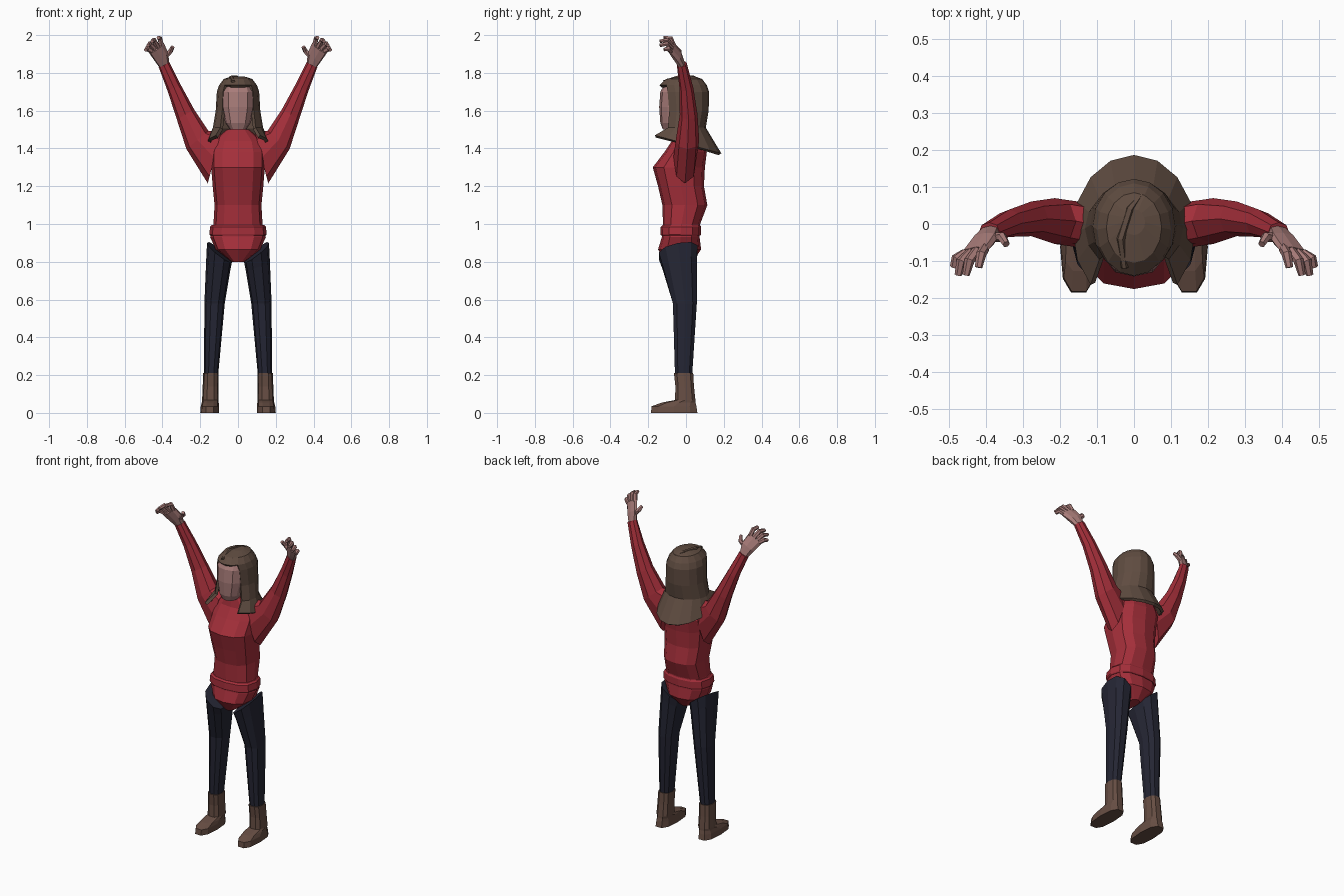
import bpy, bmesh, math
from mathutils import Vector as V


def material(name, rgb):
    m = bpy.data.materials.new(name)
    m.diffuse_color = (*rgb, 1)
    return m


RED = material("red cloth", (0.37, 0.028, 0.042))
NAVY = material("dark navy cloth", (0.018, 0.019, 0.034))
HAIR = material("brown hair", (0.115, 0.072, 0.052))
SKIN = material("skin", (0.39, 0.2, 0.19))
LEATHER = material("brown leather", (0.135, 0.076, 0.057))


def signed_pow(a, p):
    return math.copysign(abs(a) ** p, a)


def loft(name, rings, mat, sides=8, power=1.0, mirror=False, caps=True, turn=0.0):
    """Skin a list of rings, each given as (centre, half-axis u, half-axis v)."""
    bm = bmesh.new()
    rows = []
    for c, u, v in rings:
        row = []
        for i in range(sides):
            a = 2 * math.pi * (i + turn) / sides
            row.append(bm.verts.new(V(c) + V(u) * signed_pow(math.cos(a), power)
                                    + V(v) * signed_pow(math.sin(a), power)))
        rows.append(row)
    for p, q in zip(rows, rows[1:]):
        for i in range(sides):
            j = (i + 1) % sides
            bm.faces.new((p[i], p[j], q[j], q[i]))
    if caps:
        bm.faces.new(rows[0])
        bm.faces.new(rows[-1])
    bmesh.ops.recalc_face_normals(bm, faces=bm.faces)
    me = bpy.data.meshes.new(name)
    bm.to_mesh(me)
    bm.free()
    me.materials.append(mat)
    ob = bpy.data.objects.new(name, me)
    bpy.context.collection.objects.link(ob)
    if mirror:
        ob.modifiers.new("mirror", 'MIRROR').use_mirror_merge = False
    return ob


def level(z, cx, rx, yf, yb, tilt_x=0.0, tilt_y=0.0):
    """Horizontal ring from its half width and front/back limits."""
    ry = (yb - yf) / 2
    return ((cx, (yf + yb) / 2, z), (rx, 0, tilt_x), (0, ry, tilt_y))


def tube(name, pts, radii, mat, sides=6, mirror=True):
    pts = [V(p) for p in pts]
    rings = []
    for i, p in enumerate(pts):
        d = (pts[min(i + 1, len(pts) - 1)] - pts[max(i - 1, 0)]).normalized()
        u = d.cross(V((0.6, -0.2, -0.75))).normalized()
        rings.append((p, u * radii[i], d.cross(u) * radii[i]))
    return loft(name, rings, mat, sides, mirror=mirror, turn=0.5)


# Tunic body, narrowing to the crotch and rising to the collar
loft("tunic", [
    level(0.80, 0, 0.035, -0.11, 0.035),
    level(0.865, 0, 0.118, -0.148, 0.08),
    level(0.93, 0, 0.147, -0.128, 0.072),
    level(1.00, 0, 0.130, -0.122, 0.075),
    level(1.10, 0, 0.124, -0.125, 0.113),
    level(1.20, 0, 0.134, -0.148, 0.095),
    level(1.30, 0, 0.142, -0.176, 0.10),
    level(1.38, 0, 0.142, -0.115, 0.11),
    level(1.44, 0, 0.125, -0.075, 0.09),
    level(1.50, 0, 0.06, -0.065, 0.06)], RED, 12, 0.8)

# Belt band
loft("belt", [
    level(0.938, 0, 0.148, -0.132, 0.076),
    level(0.945, 0, 0.152, -0.136, 0.08),
    level(0.985, 0, 0.148, -0.134, 0.08),
    level(0.995, 0, 0.138, -0.124, 0.074)], RED, 12, 0.8)

# Raised sleeves
loft("sleeve", [
    ((0.125, -0.005, 1.35), (0.035, 0, -0.135), (0, 0.062, 0)),
    ((0.215, 0.008, 1.445), (0.058, 0, -0.048), (0, 0.062, 0)),
    ((0.278, 0.014, 1.58), (0.046, 0, -0.026), (0, 0.047, 0)),
    ((0.338, 0.002, 1.72), (0.034, 0, -0.018), (0, 0.037, 0)),
    ((0.392, -0.022, 1.845), (0.028, 0, -0.014), (0, 0.026, 0.006))],
    RED, 8, 0.9, mirror=True)

# Palms
loft("palm", [
    ((0.388, -0.02, 1.835), (0.024, 0, -0.012), (0, 0.018, 0.005)),
    ((0.405, -0.042, 1.885), (0.036, -0.004, -0.022), (0, 0.018, 0.012)),
    ((0.432, -0.075, 1.932), (0.039, -0.006, -0.026), (0, 0.012, 0.012))],
    SKIN, 8, 0.8, mirror=True)

# Curled fingers and thumb: base, knuckle and tip
fingers = [
    ("index_finger", (0.405, -0.066, 1.945), (0.414, -0.082, 1.983), (0.421, -0.118, 1.986)),
    ("middle_finger", (0.425, -0.072, 1.937), (0.446, -0.100, 1.974), (0.455, -0.138, 1.967)),
    ("ring_finger", (0.443, -0.078, 1.927), (0.468, -0.102, 1.955), (0.476, -0.138, 1.945)),
    ("little_finger", (0.458, -0.080, 1.915), (0.482, -0.094, 1.930), (0.489, -0.116, 1.922)),
    ("thumb", (0.385, -0.036, 1.885), (0.357, -0.036, 1.915), (0.346, -0.055, 1.938))]
for name, *pts in fingers:
    tube(name, pts, (0.014, 0.014, 0.010), SKIN)

# Trouser legs with slanted tops
loft("trouser_leg", [
    level(0.19, 0.143, 0.037, -0.060, 0.034),
    level(0.58, 0.124, 0.054, -0.072, 0.060),
    level(0.79, 0.104, 0.064, -0.128, 0.062, 0.03, 0.02),
    level(0.85, 0.098, 0.066, -0.148, 0.065, 0.05, 0.02)],
    NAVY, 10, 0.85, mirror=True)

# Boots: broad foot rising into the shaft
loft("boot", [
    level(0.0, 0.150, 0.050, -0.190, 0.065),
    level(0.035, 0.149, 0.048, -0.187, 0.060),
    level(0.055, 0.147, 0.045, -0.130, 0.054),
    level(0.068, 0.146, 0.044, -0.060, 0.052),
    level(0.14, 0.145, 0.042, -0.058, 0.044),
    level(0.212, 0.143, 0.041, -0.066, 0.040)],
    LEATHER, 10, 0.75, mirror=True)

# Neck and blank face
loft("neck", [level(1.42, 0, 0.05, -0.05, 0.05), level(1.56, 0, 0.045, -0.06, 0.05)], SKIN)
loft("head", [
    level(1.50, 0, 0.042, -0.122, -0.02),
    level(1.535, 0, 0.068, -0.136, 0.03),
    level(1.62, 0, 0.088, -0.142, 0.07),
    level(1.70, 0, 0.090, -0.136, 0.08),
    level(1.755, 0, 0.070, -0.105, 0.06)], SKIN, 12, 0.8)

# Long hair: a full shell opened around the face
hair = loft("long_hair", [
    level(1.782, 0, 0.03, -0.03, 0.04),
    level(1.768, 0, 0.075, -0.105, 0.085),
    level(1.735, 0, 0.100, -0.140, 0.110),
    level(1.70, 0, 0.112, -0.135, 0.122),
    level(1.60, 0, 0.118, -0.125, 0.120),
    level(1.51, 0, 0.133, -0.130, 0.105),
    level(1.43, 0, 0.166, -0.225, 0.187, 0, -0.056)], HAIR, 16, caps=False)
bm = bmesh.new()
bm.from_mesh(hair.data)
opening = []
for f in bm.faces:
    c = f.calc_center_median()
    if c.z < 1.73 and math.degrees(math.atan2(abs(c.x), -c.y)) < 43:
        opening.append(f)
bmesh.ops.delete(bm, geom=opening, context='FACES')
bmesh.ops.holes_fill(bm, edges=[e for e in bm.edges if e.is_boundary
                                and min(v.co.z for v in e.verts) > 1.775], sides=16)
bmesh.ops.recalc_face_normals(bm, faces=bm.faces)
bm.to_mesh(hair.data)
bm.free()
shell = hair.modifiers.new("thickness", 'SOLIDIFY')
shell.thickness = 0.018
shell.offset = -1

# Parted strand across the crown
tube("crown_strand", [(-0.025, -0.118, 1.752), (-0.035, -0.04, 1.774), (-0.01, 0.04, 1.774),
                      (0.02, 0.08, 1.762)], (0.01, 0.013, 0.013, 0.006), HAIR, mirror=False)
